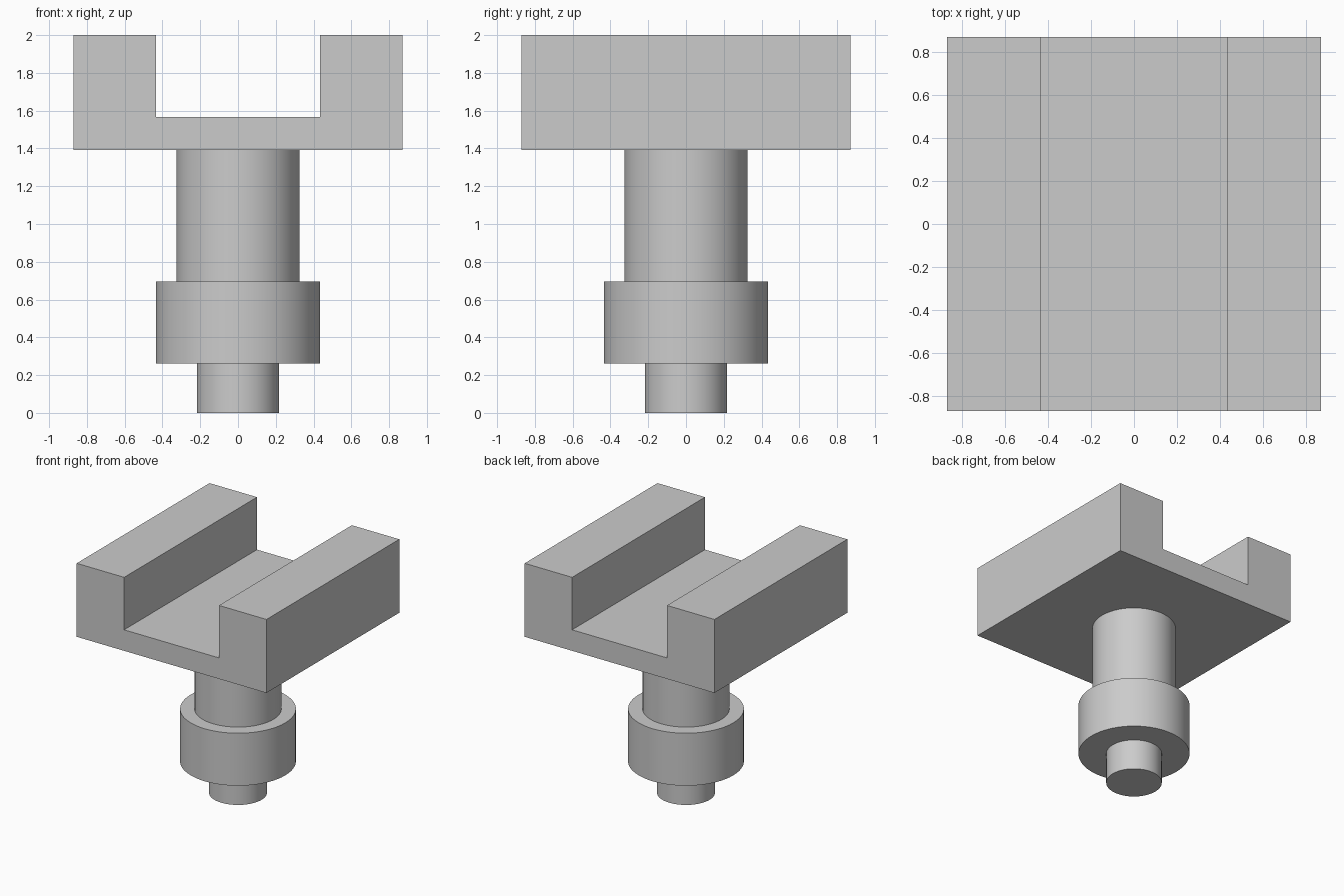
import bpy
import bmesh

cube = bpy.data.objects.get("Cube")
if cube:
    bpy.data.objects.remove(cube, do_unlink=True)

# Every dimension is a multiple of the pin radius
U = 2 / 9.2

grey = bpy.data.materials.new("plain grey")
grey.use_nodes = True
grey.diffuse_color = (0.6, 0.6, 0.6, 1)
grey.node_tree.nodes["Principled BSDF"].inputs["Base Color"].default_value = grey.diffuse_color


def round_part(name, radius, bottom, top):
    bpy.ops.mesh.primitive_cylinder_add(
        vertices=64, radius=radius * U, depth=(top - bottom) * U,
        location=(0, 0, (bottom + top) / 2 * U))
    part = bpy.context.object
    part.name = name
    part.data.materials.append(grey)
    bpy.ops.object.shade_smooth_by_angle()


def extruded_part(name, profile, half_depth):
    # Closed x-z profile pushed from front to back
    mesh = bpy.data.meshes.new(name)
    bm = bmesh.new()
    face = bm.faces.new([bm.verts.new((x * U, -half_depth * U, z * U)) for x, z in profile])
    result = bmesh.ops.extrude_face_region(bm, geom=[face])
    verts = [v for v in result["geom"] if isinstance(v, bmesh.types.BMVert)]
    bmesh.ops.translate(bm, verts=verts, vec=(0, 2 * half_depth * U, 0))
    bmesh.ops.recalc_face_normals(bm, faces=bm.faces)
    bm.to_mesh(mesh)
    bm.free()
    mesh.materials.append(grey)
    bpy.context.collection.objects.link(bpy.data.objects.new(name, mesh))


# Stepped shaft
round_part("bottom_pin", 1, 0, 1.2)
round_part("collar", 2, 1.2, 3.2)
round_part("stem", 1.5, 3.2, 6.4)

# Square head with a channel running front to back
right_half = [(4, 6.4), (4, 9.2), (2, 9.2), (2, 7.2)]
profile = right_half + [(-x, z) for x, z in reversed(right_half)]
extruded_part("channel_head", profile, 4)
